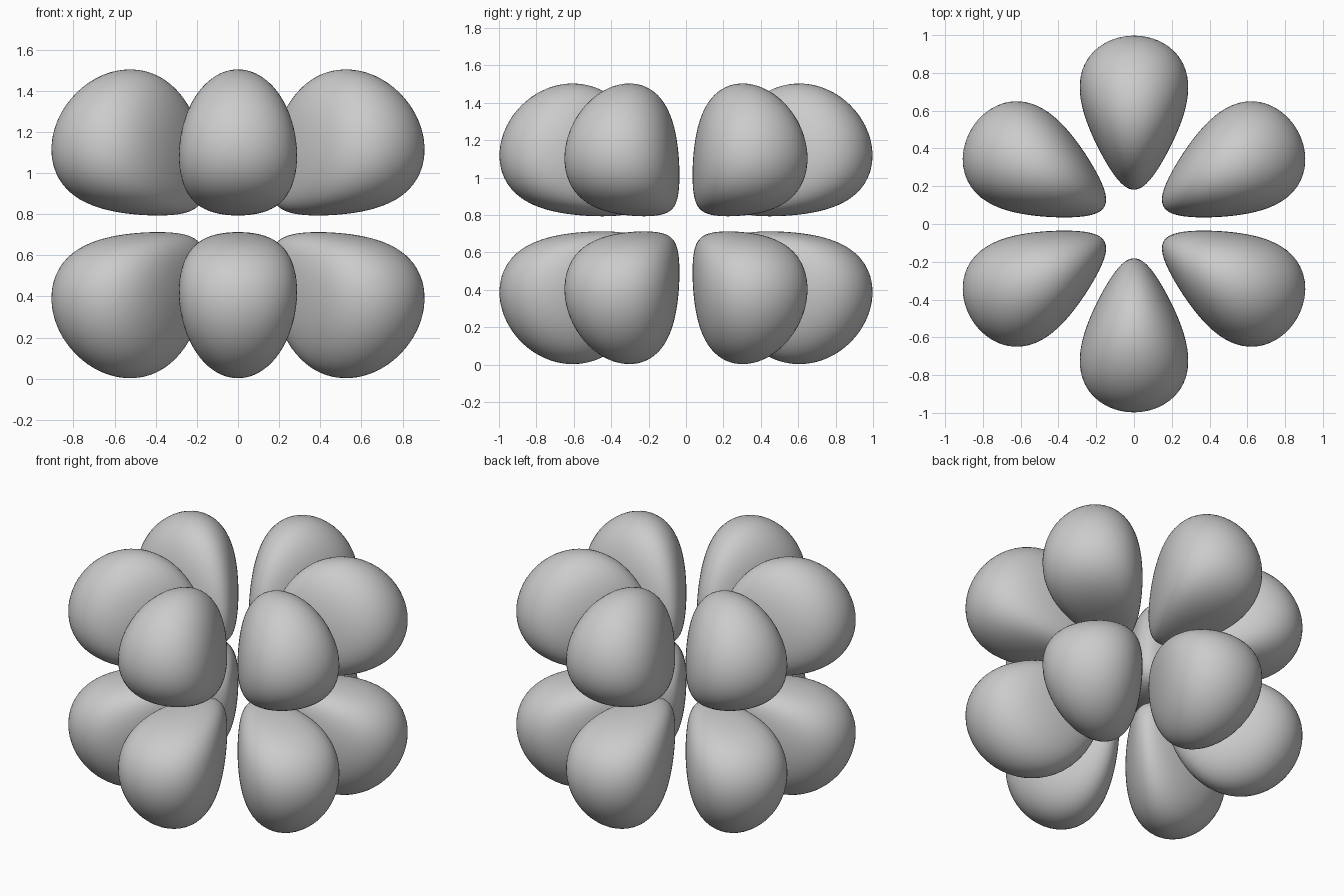
import bpy
import bmesh
import math
from mathutils import Vector, Matrix

cube = bpy.data.objects.get("Cube")
if cube:
    bpy.data.objects.remove(cube, do_unlink=True)

grey = bpy.data.materials.new("light grey")
grey.use_nodes = True
colour = (0.6, 0.6, 0.6, 1)
grey.diffuse_color = colour
grey.node_tree.nodes["Principled BSDF"].inputs["Base Color"].default_value = colour

DECAY = 8.92      # how fast the field fades with distance
LEVEL = -10.43    # log of the field on the lobe surface
MIDDLE = 0.753    # height of the centre
PEAK = Vector((0, 0.485, 0.28))


def log_field(p):
    """Log of a twelve-lobed wave field; each lobe is convex."""
    angular = p.z * p.y * (p.y ** 2 - 3 * p.x ** 2)
    if p.z <= 0 or p.y <= math.sqrt(3) * abs(p.x):
        return -math.inf
    return math.log(angular) + math.log(p.length) - DECAY * p.length


def surface_point(direction):
    """Walk out from the lobe's peak to its surface by bisection."""
    near, far = 0.0, 1.5
    for _ in range(30):
        mid = (near + far) / 2
        if log_field(PEAK + direction * mid) > LEVEL:
            near = mid
        else:
            far = mid
    return PEAK + direction * near


def lobe_mesh(name, flip):
    bm = bmesh.new()
    bmesh.ops.create_icosphere(bm, subdivisions=5, radius=1)
    for v in bm.verts:
        v.co = surface_point(v.co.normalized())
    if flip:
        bmesh.ops.transform(bm, matrix=Matrix.Diagonal((1, 1, -1, 1)), verts=bm.verts)
        bmesh.ops.reverse_faces(bm, faces=bm.faces)
    for f in bm.faces:
        f.smooth = True
    mesh = bpy.data.meshes.new(name)
    bm.to_mesh(mesh)
    bm.free()
    mesh.materials.append(grey)
    return mesh


# Two rings of six lobes, mirrored about the middle height
for ring, flip in (("upper", False), ("lower", True)):
    mesh = lobe_mesh(ring + "_lobe", flip)
    for i in range(6):
        lobe = bpy.data.objects.new(f"{ring}_lobe_{i + 1}", mesh)
        lobe.location.z = MIDDLE
        lobe.rotation_euler.z = i * math.pi / 3
        bpy.context.collection.objects.link(lobe)
